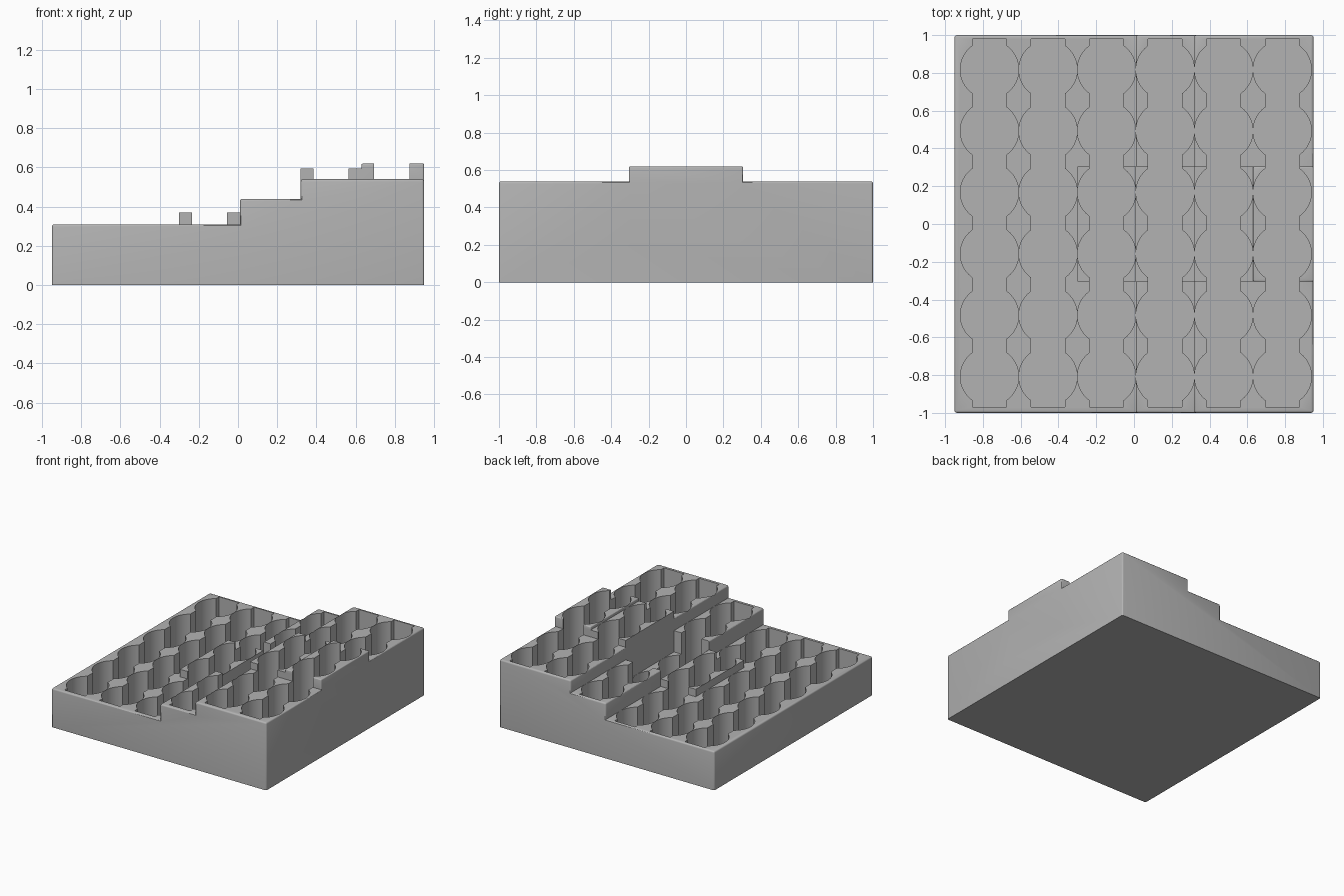
import bpy, bmesh, math

if "Cube" in bpy.data.objects:
    bpy.data.objects.remove(bpy.data.objects["Cube"], do_unlink=True)

PITCH, FIRST = 0.31, -0.765          # pocket columns along x
ROW, Y_MID = 0.325, 0.005            # pocket rows along y
RADIUS, NECK = 0.1545, 0.09
STRIP = 0.305                        # half depth of the middle strip
FLOOR = 0.04
EDGE = [-0.95, 0.01, 0.32, 0.95]     # step positions

grey = bpy.data.materials.new("plain grey")
grey.use_nodes = True
colour = (0.45, 0.45, 0.45, 1)
grey.diffuse_color = colour
grey.node_tree.nodes["Principled BSDF"].inputs["Base Color"].default_value = colour


def prism(name, outline, offset, bevel=0):
    """Extrude a closed 3D outline, optionally rounding its convex upper edges."""
    bm = bmesh.new()
    face = bm.faces.new([bm.verts.new(p) for p in outline])
    extruded = bmesh.ops.extrude_face_region(bm, geom=[face], use_keep_orig=True)
    moved = [v for v in extruded["geom"] if isinstance(v, bmesh.types.BMVert)]
    bmesh.ops.translate(bm, verts=moved, vec=offset)
    bmesh.ops.recalc_face_normals(bm, faces=bm.faces)
    if bevel:
        low = min(v.co.z for v in bm.verts) + 0.001
        edges = [e for e in bm.edges if e.is_convex
                 and max(v.co.z for v in e.verts) > low]
        bmesh.ops.bevel(bm, geom=edges, offset=bevel, segments=3,
                        profile=0.5, affect='EDGES')
    mesh = bpy.data.meshes.new(name)
    bm.to_mesh(mesh)
    bm.free()
    mesh.materials.append(grey)
    obj = bpy.data.objects.new(name, mesh)
    bpy.context.collection.objects.link(obj)
    return obj


def block(name, x0, x1, z0, z1, bevel=0):
    """Box across the middle strip."""
    outline = [(x0, -STRIP, z0), (x1, -STRIP, z0), (x1, -STRIP, z1), (x0, -STRIP, z1)]
    return prism(name, outline, (0, 2 * STRIP, 0), bevel)


def combine(target, tool, operation):
    mod = target.modifiers.new(operation, 'BOOLEAN')
    mod.operation, mod.object, mod.solver = operation, tool, 'EXACT'
    bpy.context.view_layer.objects.active = target
    bpy.ops.object.modifier_apply(modifier=mod.name)
    bpy.data.objects.remove(tool, do_unlink=True)


# Stepped base of the tray
steps = [(EDGE[0], 0), (EDGE[3], 0), (EDGE[3], 0.54), (EDGE[2], 0.54),
         (EDGE[2], 0.44), (EDGE[1], 0.44), (EDGE[1], 0.31), (EDGE[0], 0.31)]
tray = prism("stepped_tray", [(x, -1, z) for x, z in steps], (0, 2, 0), 0.012)

# Raised and lowered blocks in the middle strip
combine(tray, block("raised_low", -0.30, EDGE[1], 0.2, 0.37), 'UNION')
combine(tray, block("raised_middle", EDGE[2], 0.70, 0.2, 0.595), 'UNION')
combine(tray, block("raised_high", 0.63, EDGE[3], 0.2, 0.62, 0.008), 'UNION')
combine(tray, block("lowered_gap", EDGE[1], EDGE[2], 0.27, 0.7), 'DIFFERENCE')


def pocket_outline(cx):
    """A row of six circles joined by a straight neck."""
    start = math.acos(NECK / RADIUS)
    end_y = 3 * ROW
    right = [(NECK, -end_y)]
    for row in range(6):
        cy = (row - 2.5) * ROW
        for k in range(25):
            a = -start + 2 * start * k / 24
            right.append((RADIUS * math.cos(a), cy + RADIUS * math.sin(a)))
    right.append((NECK, end_y))
    left = [(-x, -y) for x, y in right]
    return [(cx + x, Y_MID + y, FLOOR) for x, y in right + left]


# Scalloped pockets
for column in range(6):
    cutter = prism("pocket_cutter", pocket_outline(FIRST + column * PITCH), (0, 0, 1))
    combine(tray, cutter, 'DIFFERENCE')

bpy.ops.object.select_all(action='DESELECT')
tray.select_set(True)
bpy.context.view_layer.objects.active = tray
bpy.ops.object.shade_smooth_by_angle(angle=math.radians(30))
